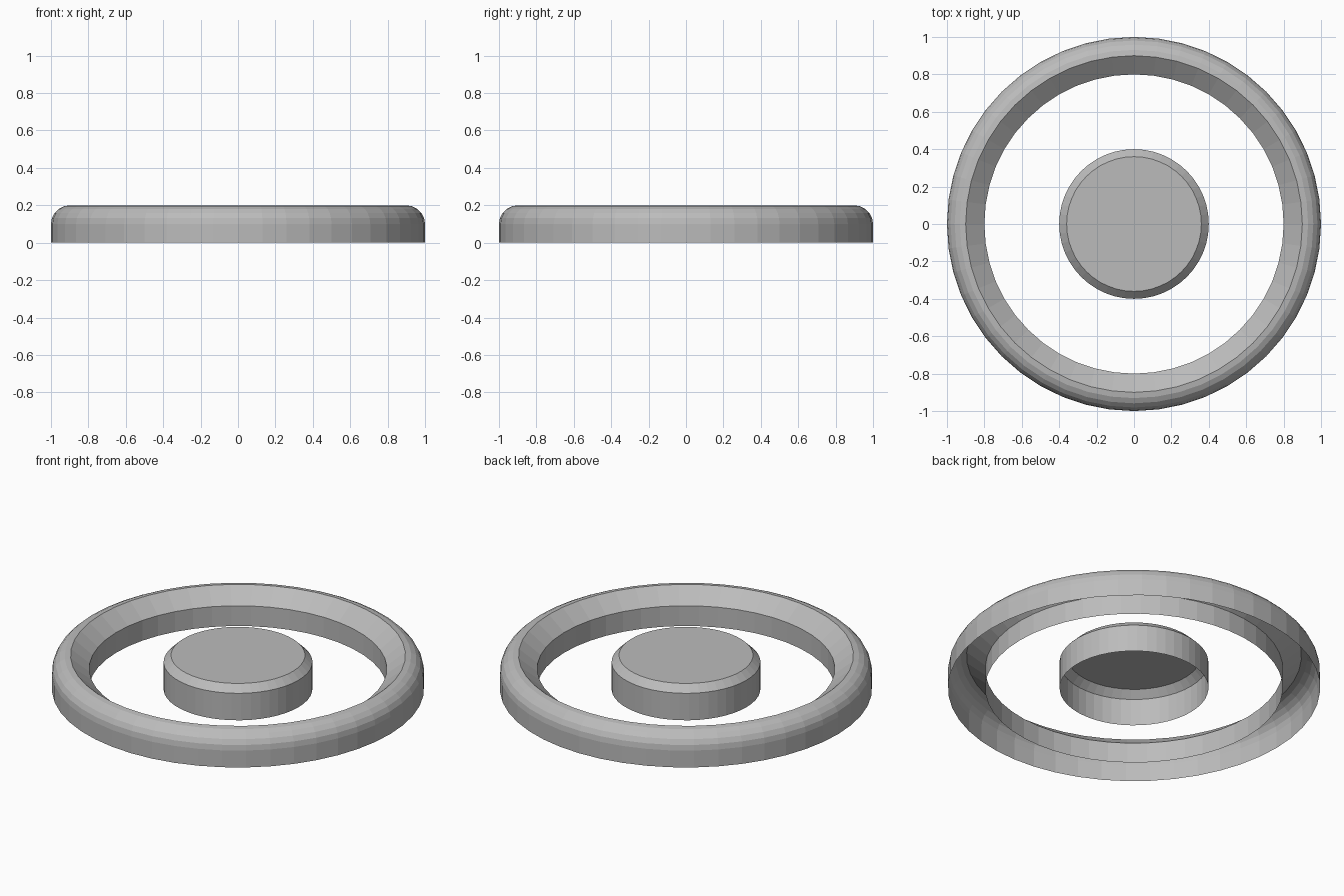
import bpy, bmesh, math

if "Cube" in bpy.data.objects:
    bpy.data.objects.remove(bpy.data.objects["Cube"])

SIDES = 48

grey = bpy.data.materials.new("plain_grey")
grey.diffuse_color = (0.5, 0.5, 0.5, 1)
grey.use_nodes = True
grey.node_tree.nodes["Principled BSDF"].inputs["Base Color"].default_value = grey.diffuse_color


def lathe(name, profile, cap_top=False):
    """Spin a (radius, z) profile around z into an open-bottomed shell."""
    bm = bmesh.new()
    loops = []
    for r, z in profile:
        loops.append([bm.verts.new((r * math.cos(2 * math.pi * i / SIDES),
                                    r * math.sin(2 * math.pi * i / SIDES), z))
                      for i in range(SIDES)])
    for low, high in zip(loops, loops[1:]):
        for i in range(SIDES):
            j = (i + 1) % SIDES
            bm.faces.new((low[i], low[j], high[j], high[i]))
    if cap_top:
        bm.faces.new(loops[-1])
    mesh = bpy.data.meshes.new(name)
    bm.to_mesh(mesh)
    bm.free()
    mesh.materials.append(grey)
    obj = bpy.data.objects.new(name, mesh)
    bpy.context.collection.objects.link(obj)
    return obj


# Outer ring: straight wall, rounded shoulder, sloped inner lip, inner wall
STEPS = 5
shoulder = [(0.9 + 0.1 * math.cos(math.pi / 2 * k / STEPS),
             0.1 + 0.1 * math.sin(math.pi / 2 * k / STEPS)) for k in range(STEPS + 1)]
lathe("outer_ring", [(1, 0)] + shoulder + [(0.8, 0.12), (0.8, 0)])

# Centre button: short cylinder with a bevelled top edge
lathe("centre_button", [(0.4, 0), (0.4, 0.16), (0.36, 0.2)], cap_top=True)
